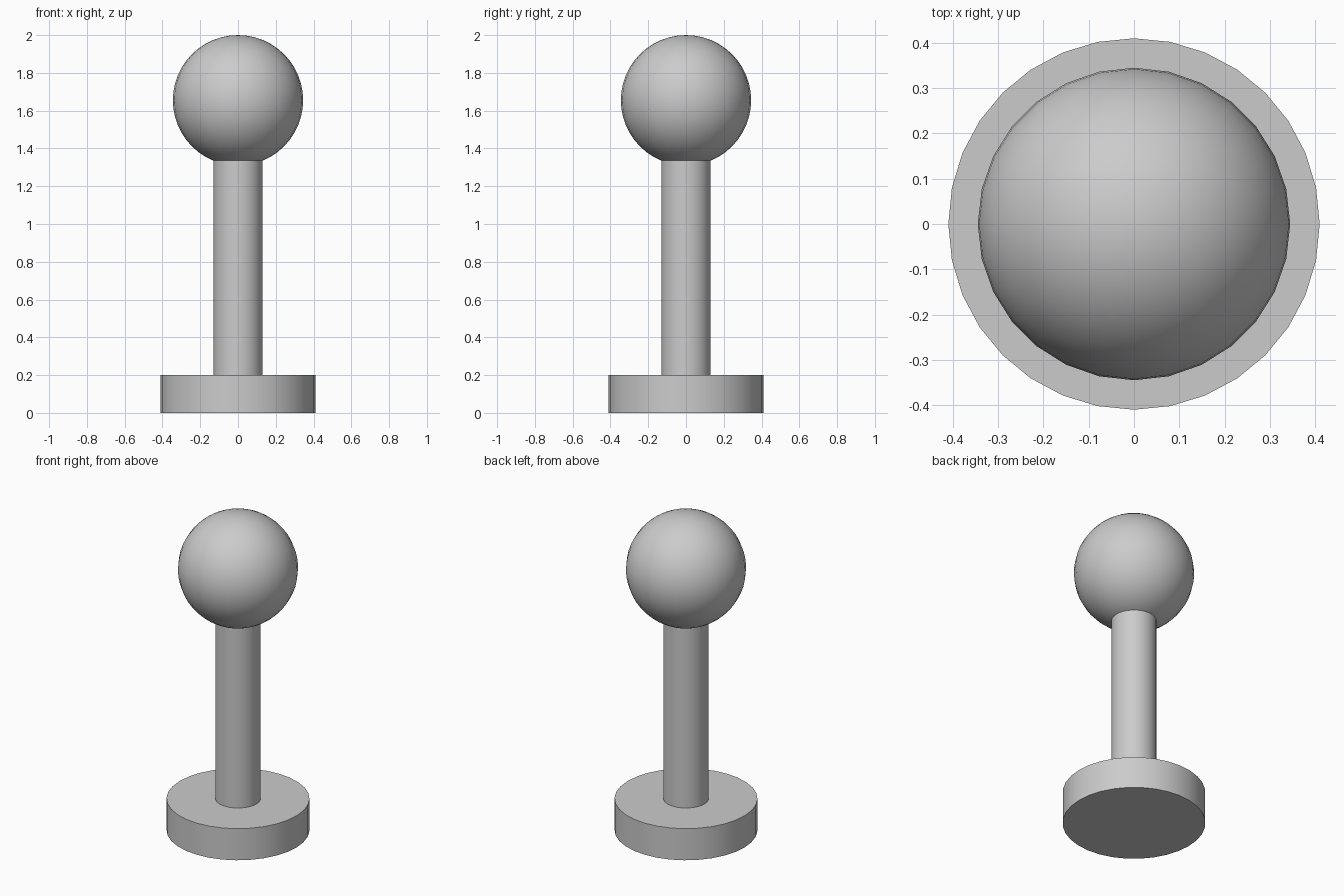
import bpy
import math

cube = bpy.data.objects.get("Cube")
if cube:
    bpy.data.objects.remove(cube, do_unlink=True)

# Single plain grey
grey = bpy.data.materials.new("light grey")
grey.use_nodes = True
colour = (0.6, 0.6, 0.6, 1)
grey.diffuse_color = colour
grey.node_tree.nodes["Principled BSDF"].inputs["Base Color"].default_value = colour


def finish(name):
    obj = bpy.context.object
    obj.name = name
    obj.data.materials.append(grey)
    bpy.ops.object.shade_smooth_by_angle(angle=math.radians(35))


def cylinder(name, radius, bottom, top):
    bpy.ops.mesh.primitive_cylinder_add(
        vertices=32, radius=radius, depth=top - bottom,
        location=(0, 0, (bottom + top) / 2))
    finish(name)


# Round foot and upright post, the post ending inside the ball
cylinder("base_disc", 0.41, 0, 0.2)
cylinder("post", 0.13, 0.2, 1.36)

# Ball on top
bpy.ops.mesh.primitive_uv_sphere_add(
    segments=28, ring_count=24, radius=0.345, location=(0, 0, 1.655))
finish("ball")
